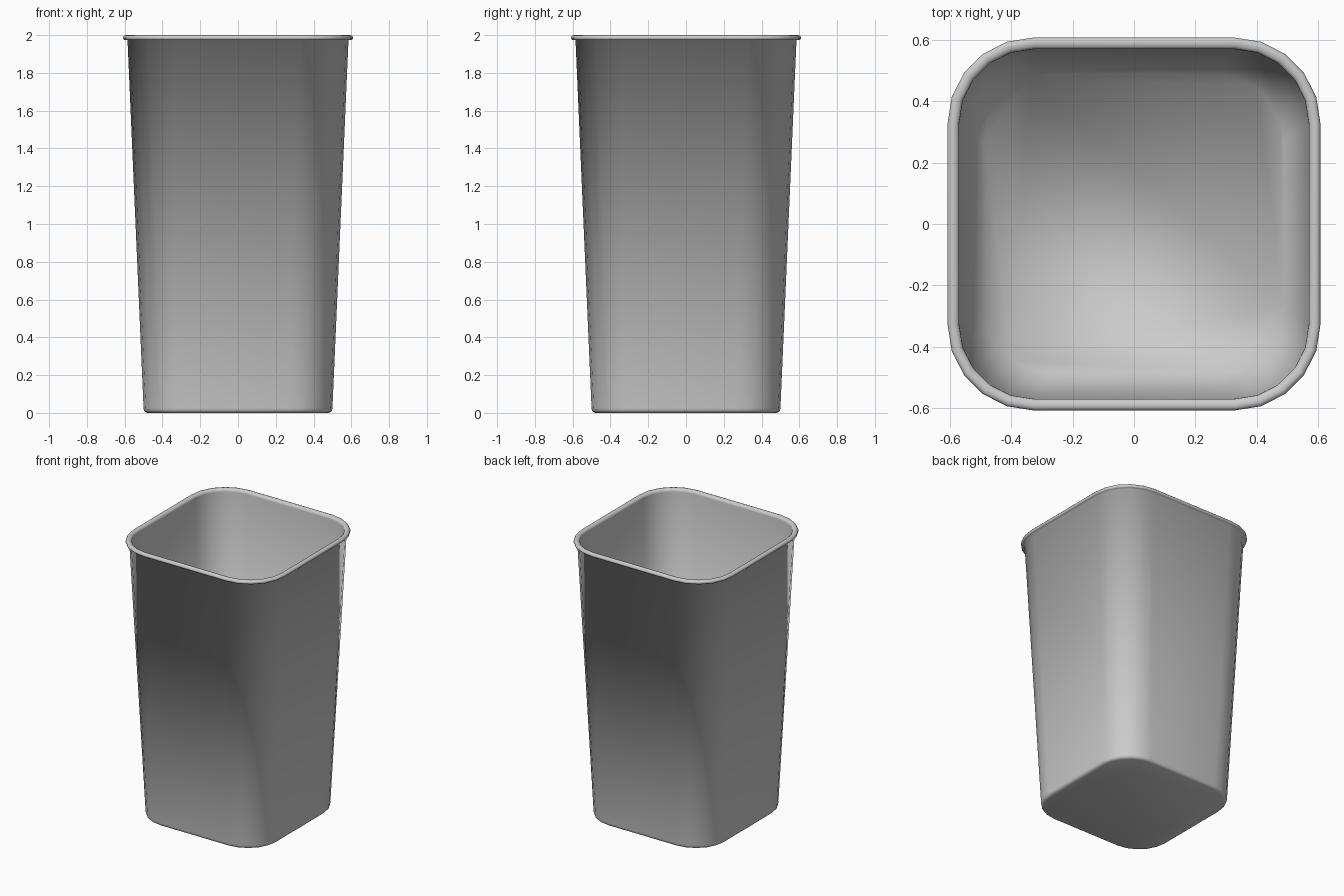
import bpy, bmesh
from math import sin, cos, pi

if "Cube" in bpy.data.objects:
    bpy.data.objects.remove(bpy.data.objects["Cube"])

SEG = 5  # segments per rounded corner


def ring(bm, half, radius, z):
    """Rounded-square loop of vertices at height z."""
    c = half - radius
    verts = []
    for k, (sx, sy) in enumerate([(1, 1), (-1, 1), (-1, -1), (1, -1)]):
        for i in range(SEG + 1):
            a = k * pi / 2 + i * pi / 2 / SEG
            verts.append(bm.verts.new((sx * c + radius * cos(a), sy * c + radius * sin(a), z)))
    return verts


def loft(name, sections):
    """Skin rounded-square sections into one smooth closed shell."""
    bm = bmesh.new()
    loops = [ring(bm, *s) for s in sections]
    bm.faces.new(loops[0][::-1])
    bm.faces.new(loops[-1])
    for a, b in zip(loops, loops[1:]):
        n = len(a)
        for i in range(n):
            j = (i + 1) % n
            bm.faces.new((a[i], a[j], b[j], b[i]))
    bmesh.ops.recalc_face_normals(bm, faces=bm.faces)
    me = bpy.data.meshes.new(name)
    bm.to_mesh(me)
    bm.free()
    for p in me.polygons:
        p.use_smooth = True
    ob = bpy.data.objects.new(name, me)
    bpy.context.collection.objects.link(ob)
    return ob


# Rounded foot and tapered outer wall
outer = [(0.48, 0.21, 0.0), (0.492, 0.222, 0.005), (0.498, 0.228, 0.013), (0.5, 0.23, 0.025),
         (0.585, 0.258, 1.974)]
# Rolled lip around the opening
lip = [(0.601, 0.273, 1.974), (0.608, 0.28, 1.98), (0.608, 0.28, 1.99),
       (0.602, 0.274, 1.998), (0.592, 0.264, 2.0), (0.58, 0.252, 1.998), (0.571, 0.243, 1.99)]
# Inner wall running down into the floor
inner = [(0.57, 0.242, 1.98), (0.488, 0.218, 0.014)]

loft("waste_bin", outer + lip + inner)
